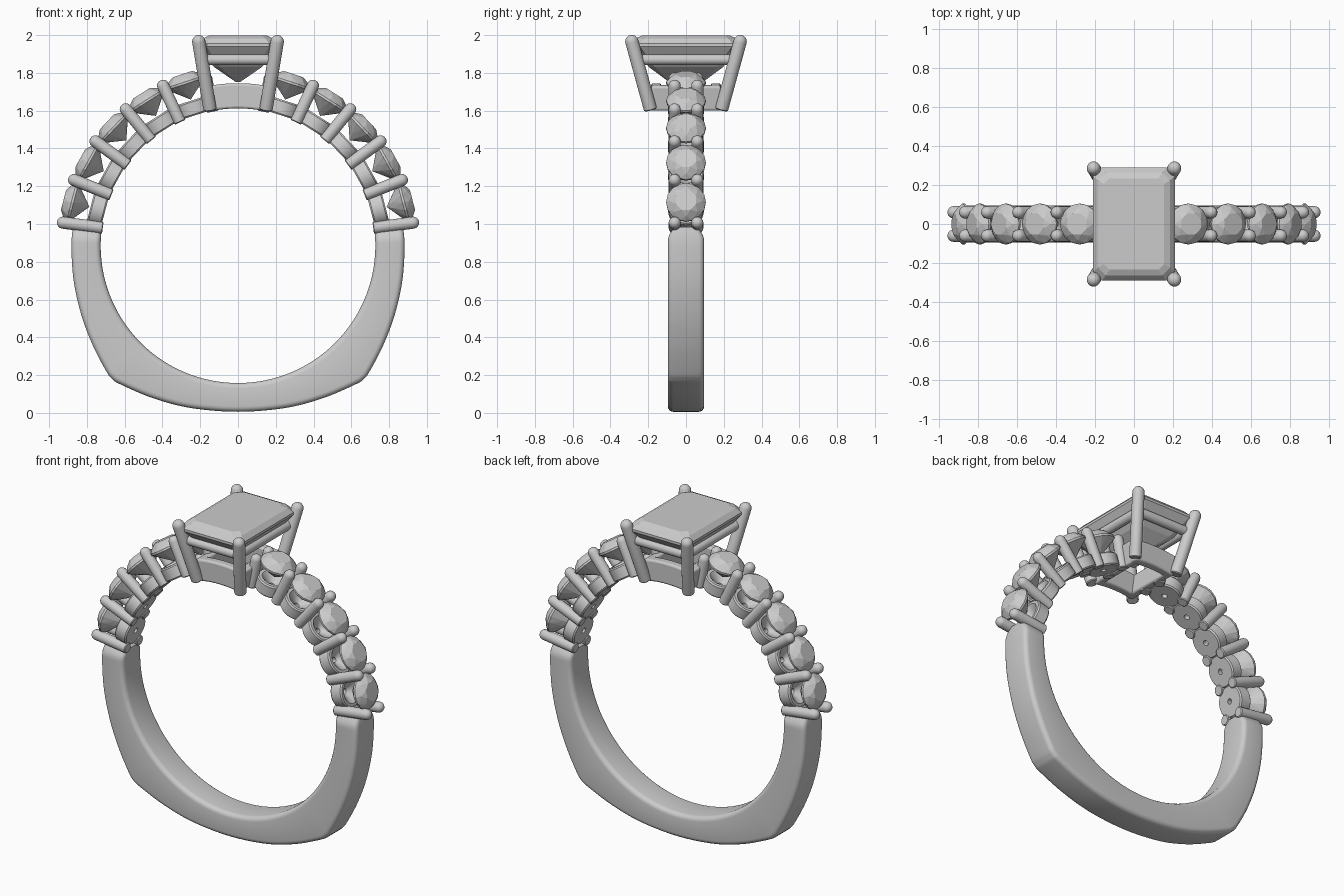
import bpy, bmesh
from math import sin, cos, pi, radians, atan2, hypot
from mathutils import Vector, Matrix

if "Cube" in bpy.data.objects:
    bpy.data.objects.remove(bpy.data.objects["Cube"])

CZ, RI = 0.885, 0.727          # finger-hole centre height and radius


def finish(name, bm, smooth=True, angle=35):
    bmesh.ops.recalc_face_normals(bm, faces=bm.faces[:])
    me = bpy.data.meshes.new(name)
    bm.to_mesh(me)
    bm.free()
    if smooth:
        me.polygons.foreach_set("use_smooth", [True] * len(me.polygons))
        me.set_sharp_from_angle(angle=radians(angle))
    ob = bpy.data.objects.new(name, me)
    bpy.context.collection.objects.link(ob)
    return ob


def loft(name, rings, closed=False, smooth=True, mat=None):
    """Skin equal-length point rings, capped at both ends unless closed."""
    bm = bmesh.new()
    vs = [[bm.verts.new(p) for p in r] for r in rings]
    n = len(vs[0])
    pairs = list(zip(vs, vs[1:])) + ([(vs[-1], vs[0])] if closed else [])
    for a, b in pairs:
        for i in range(n):
            j = (i + 1) % n
            bm.faces.new((a[i], a[j], b[j], b[i]))
    if not closed:
        bm.faces.new(vs[0])
        bm.faces.new(vs[-1])
    if mat:
        bm.transform(mat)
    return finish(name, bm, smooth)


def circle(r, z, n):
    return [(r * cos(2 * pi * i / n), r * sin(2 * pi * i / n), z) for i in range(n)]


def rod(name, p, q, r, n=16):
    """Round wire from p (flat) to q (domed)."""
    p, q = Vector(p), Vector(q)
    d = q - p
    rings = [circle(r * .85, 0, n), circle(r, r * .15, n)]
    rings += [circle(r * cos(t), d.length + r * sin(t), n)
              for t in (radians(k) for k in (0, 20, 40, 60, 78))]
    mat = Matrix.Translation(p) @ d.to_track_quat('Z', 'Y').to_matrix().to_4x4()
    return loft(name, rings, mat=mat)


def polar(a, r, y=0):
    return Vector((r * cos(a), y, CZ + r * sin(a)))


def radial_frame(a, r):
    return Matrix.Translation(polar(a, r)) @ Matrix.Rotation(pi / 2 - a, 4, 'Y')


# ---- shank: rounded section swept between finger hole and outer outline
half = [(.874, .985), (.882, .88), (.87, .7), (.83, .52), (.77, .36), (.70, .225),
        (.667, .18), (.62, .15), (.45, .078), (.25, .026), (0, .006)]
pts = [Vector(p) for p in half] + [Vector((-x, z)) for x, z in half[-2::-1]]
path = []
for i in range(len(pts) - 1):
    p0, p1, p2, p3 = pts[max(i - 1, 0)], pts[i], pts[i + 1], pts[min(i + 2, len(pts) - 1)]
    for k in range(6):
        t = k / 6
        path.append(.5 * (2 * p1 + (p2 - p0) * t + (2 * p0 - 5 * p1 + 4 * p2 - p3) * t * t
                          + (3 * p1 - p0 - 3 * p2 + p3) * t ** 3))
path.append(pts[-1])
rings = []
for p in path:
    a, ro = atan2(p.y - CZ, p.x), hypot(p.x, p.y - CZ)
    over = max(0, p.y - .92) / .065          # narrowing at the two ends
    w, c = .096 - .034 * min(1, over) ** 1.5, .028
    ring = []
    for sy, sr, start in ((1, 1, 0), (-1, 1, 90), (-1, -1, 180), (1, -1, 270)):
        for k in range(5):
            t = radians(start + k * 22.5)
            y = sy * (w - c) + c * cos(t)
            r = (ro - c if sr > 0 else RI + c) + c * sin(t)
            ring.append(polar(a, r, y))
    rings.append(ring)
loft("shank", rings)


# ---- shoulders: five round stones a side, each in a cup, with paired prongs
def round_stone(name, mat, r=.105):
    bm = bmesh.new()
    step = pi / 4
    for k in range(8):
        for rad, z, off in ((.058, .047, .5), (.084, .028, 0), (.045, -.06, .5)):
            bm.verts.new((rad * cos((k + off) * step), rad * sin((k + off) * step), z))
    for z in (.004, -.008):
        for p in circle(r, z, 16):
            bm.verts.new(p)
    bm.verts.new((0, 0, -.095))
    bmesh.ops.convex_hull(bm, input=bm.verts[:])
    bm.transform(mat)
    return finish(name, bm, smooth=False)


for side, tag in ((1, "right"), (-1, "left")):
    for i in range(6):
        a = radians(7.5 + 14.35 * i)
        a = a if side > 0 else pi - a
        top = .935 if i < 5 else .90
        for y in (-.06, .06):
            rod(f"{tag}_shoulder_prong", polar(a, RI - .005, y), polar(a, top, y), .032)
        if i < 5:
            b = radians(7.5 + 14.35 * (i + .5))
            b = b if side > 0 else pi - b
            round_stone(f"{tag}_round_stone_{i + 1}", radial_frame(b, .908))
            cup = [(.016, 0), (.088, 0), (.095, .008), (.095, .072), (.088, .08), (.07, .08), (.016, .03)]
            loft(f"{tag}_stone_cup_{i + 1}", [circle(r, z, 32) for r, z in cup],
                 closed=True, mat=radial_frame(b, RI))


# ---- centre basket: curved rectangular base
def arc_box(name, a0, a1, r0, r1, y0, y1, n=10):
    rings = []
    for k in range(n + 1):
        a = radians(a0 + (a1 - a0) * k / n)
        rings.append([polar(a, r0, y0), polar(a, r1, y0), polar(a, r1, y1), polar(a, r0, y1)])
    ob = loft(name, rings)
    m = ob.modifiers.new("soft_edges", 'BEVEL')
    m.width, m.segments, m.limit_method = .012, 3, 'ANGLE'
    return ob


arc_box("basket_front", 79, 101, RI, .86, -.185, -.13)
arc_box("basket_back", 79, 101, RI, .86, .13, .185)
arc_box("basket_right", 79, 82.5, RI, .86, -.18, .18, 2)
arc_box("basket_left", 97.5, 101, RI, .86, -.18, .18, 2)

# ---- four centre prongs and the rail under the stone
for sx in (-1, 1):
    for sy in (-1, 1):
        rod("centre_prong", (sx * .148, sy * .188, 1.605), (sx * .208, sy * .287, 1.966), .035, 20)
for s in (-1, 1):
    rod("rail_long", (s * .175, -.25, 1.87), (s * .175, .25, 1.87), .028)
    rod("rail_short", (-.18, s * .247, 1.87), (.18, s * .247, 1.87), .028)


# ---- step-cut centre stone
def cut_rect(x, y, c, z):
    q = [(x, y - c), (x - c, y), (c - x, y), (-x, y - c),
         (-x, c - y), (c - x, -y), (x - c, -y), (x, c - y)]
    return [(u, v, z) for u, v in q]


steps = [(.155, .235, .03, 1.997), (.185, .265, .04, 1.983), (.21, .29, .045, 1.955),
         (.21, .29, .045, 1.94), (.175, .25, .04, 1.89), (.125, .195, .03, 1.83),
         (.012, .09, .005, 1.752)]
loft("centre_stone", [cut_rect(*s) for s in steps], smooth=False)
